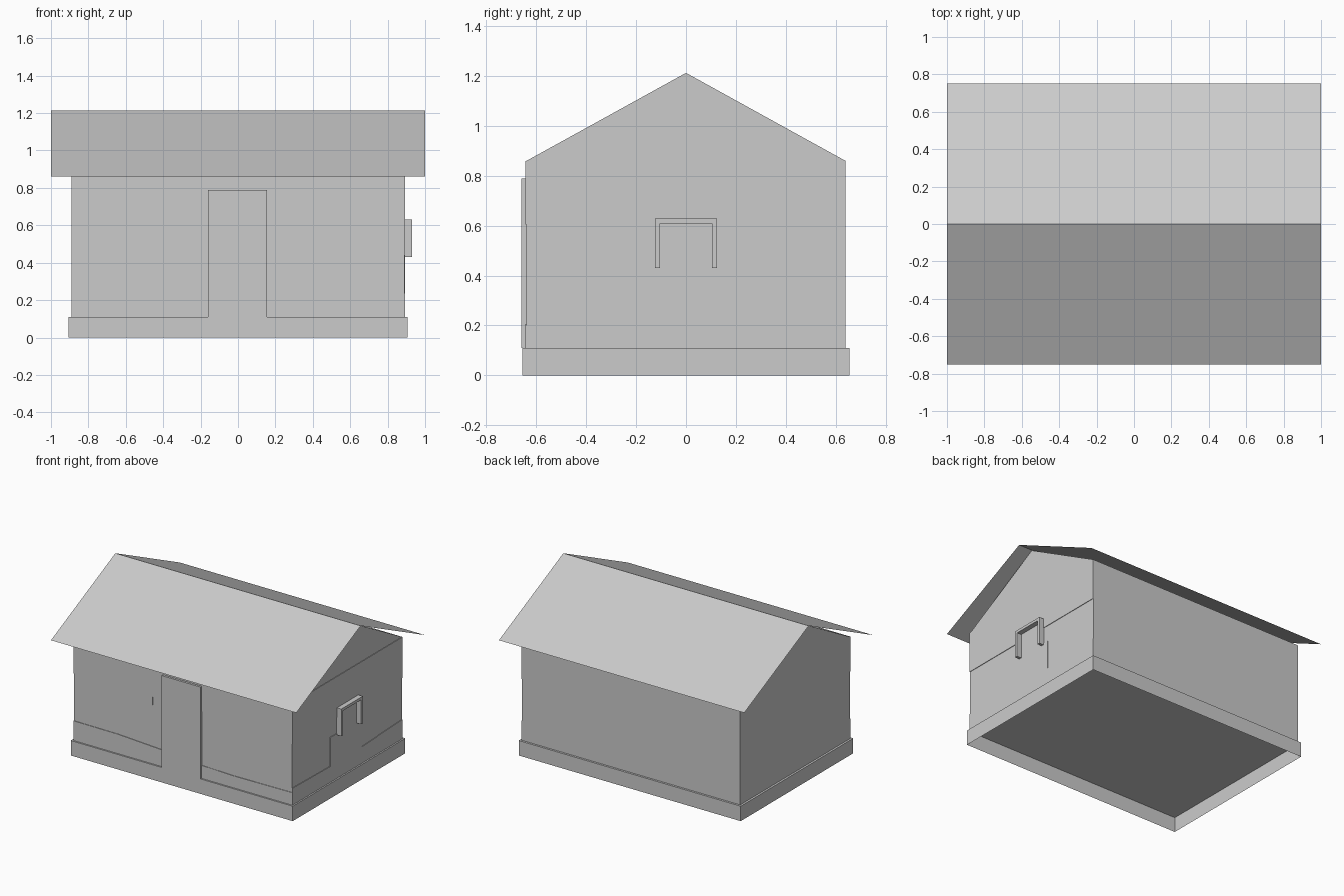
import bpy

if "Cube" in bpy.data.objects:
    bpy.data.objects.remove(bpy.data.objects["Cube"])

grey = bpy.data.materials.new("plain grey")
grey.diffuse_color = (0.6, 0.6, 0.6, 1)
grey.use_nodes = True
grey.node_tree.nodes["Principled BSDF"].inputs["Base Color"].default_value = grey.diffuse_color


def make(name, verts, faces):
    mesh = bpy.data.meshes.new(name)
    mesh.from_pydata(verts, [], faces)
    mesh.materials.append(grey)
    ob = bpy.data.objects.new(name, mesh)
    bpy.context.collection.objects.link(ob)
    return ob


def plate(name, outline, side, start, depth):
    """Extrude a wall outline (across, z), counter-clockwise seen from outside."""
    if side == "front":
        def put(a, z, d): return (a, -start - d, z)
    else:
        def put(a, z, d): return (start + d, a, z)
    n = len(outline)
    verts = [put(a, z, 0) for a, z in outline] + [put(a, z, depth) for a, z in outline]
    faces = [tuple(range(n, 2 * n)), tuple(reversed(range(n)))]
    faces += [(i, (i + 1) % n, (i + 1) % n + n, i + n) for i in range(n)]
    return make(name, verts, faces)


def rect(a0, z0, a1, z1):
    return [(a0, z0), (a1, z0), (a1, z1), (a0, z1)]


WX, WY, BASE, EAVE, RIDGE = 0.89, 0.64, 0.11, 0.86, 1.215
THIN = 0.004

# plinth: shallow cap, open underneath
px, py = 0.905, 0.655
ring = [(-px, -py), (px, -py), (px, py), (-px, py)]
make("plinth", [(x, y, 0) for x, y in ring] + [(x, y, BASE) for x, y in ring],
     [(i, (i + 1) % 4, (i + 1) % 4 + 4, i + 4) for i in range(4)] + [(4, 5, 6, 7)])

# walls with pointed gable ends
profile = [(-WY, BASE), (WY, BASE), (WY, EAVE), (0, RIDGE - 0.002), (-WY, EAVE)]
make("walls", [(x, y, z) for x in (WX, -WX) for y, z in profile],
     [(0, 1, 2, 3, 4), (9, 8, 7, 6, 5), (1, 6, 7, 2), (5, 0, 4, 9)])

# thin folded roof sheet
make("roof", [(x, y, z) for x in (-1, 1) for y, z in ((-0.75, EAVE), (0, RIDGE), (0.75, EAVE))],
     [(0, 3, 4, 1), (1, 4, 5, 2)])

# door
plate("door", rect(-0.16, BASE, 0.155, 0.79), "front", WY, 0.02)

# front wall cladding
plate("front_upper_cladding",
      [(-WX, 0.605), (-0.30, 0.605), (-0.30, 0.545), (-0.245, 0.545), (-0.245, 0.605),
       (WX, 0.605), (WX, EAVE), (-WX, EAVE)], "front", WY, THIN)
plate("front_lower_cladding_left",
      [(-WX, BASE), (-0.16, BASE), (-0.16, 0.233), (-0.53, 0.253), (-WX, 0.255)],
      "front", WY, THIN)
plate("front_lower_cladding_right",
      [(0.155, BASE), (WX, BASE), (WX, 0.202), (0.4, 0.198), (0.155, 0.206)],
      "front", WY, THIN)

# right wall cladding, the lower one stepping up into the window opening
plate("side_upper_cladding_left", rect(-WY, 0.56, -0.125, EAVE), "right", WX, THIN)
plate("side_upper_cladding_right", rect(0.125, 0.56, WY, EAVE), "right", WX, THIN)
plate("side_upper_cladding_middle", rect(-0.125, 0.62, 0.125, EAVE), "right", WX, THIN)
plate("side_lower_cladding",
      [(-WY, BASE), (WY, BASE), (WY, 0.252), (0.48, 0.247), (0.24, 0.234), (0.17, 0.232),
       (0.17, 0.44), (0.105, 0.44), (0.105, 0.61), (-0.105, 0.61), (-0.105, 0.44),
       (-0.2, 0.44), (-0.2, 0.227), (-0.45, 0.231), (-WY, 0.235)], "right", WX, THIN)

# window frame: upside-down U standing off the wall
plate("window_frame",
      [(-0.125, 0.43), (-0.105, 0.43), (-0.105, 0.61), (0.105, 0.61), (0.105, 0.43),
       (0.125, 0.43), (0.125, 0.63), (-0.125, 0.63)], "right", WX, 0.04)
